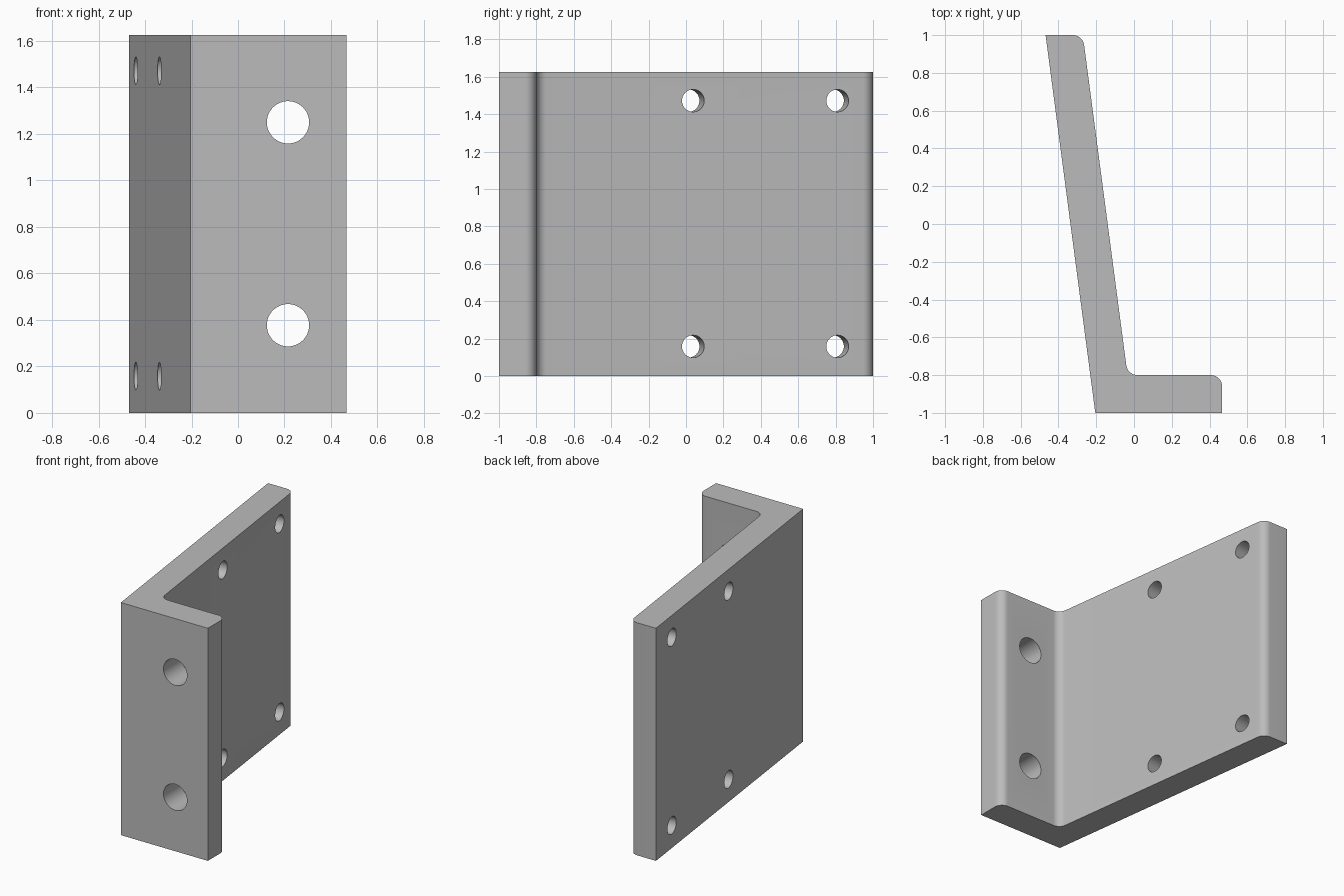
import bpy
import bmesh
import math
from mathutils import Vector

cube = bpy.data.objects.get("Cube")
if cube:
    bpy.data.objects.remove(cube, do_unlink=True)

HEIGHT = 1.625
FILLET = 0.06

# Single metal colour
grey = bpy.data.materials.new("metal_grey")
grey.use_nodes = True
grey.diffuse_color = (0.5, 0.5, 0.5, 1)
grey.node_tree.nodes["Principled BSDF"].inputs["Base Color"].default_value = (0.5, 0.5, 0.5, 1)


def fillet(prev, corner, nxt, radius, steps=10):
    """Arc points that round a profile corner."""
    a, b = (prev - corner).normalized(), (nxt - corner).normalized()
    half = a.angle(b) / 2
    centre = corner + (a + b).normalized() * radius / math.sin(half)
    reach = radius / math.tan(half)
    start = (corner + a * reach - centre).normalized()
    end = (corner + b * reach - centre).normalized()
    return [centre + start.slerp(end, i / steps).normalized() * radius
            for i in range(steps + 1)]


# Angled bracket profile, anticlockwise; the flag marks rounded corners
corners = [
    (-0.468, 1, False), (-0.205, -1, False), (0.467, -1, False),
    (0.467, -0.8, True), (-0.034, -0.8, True), (-0.271, 1, True),
]
points = [Vector((x, y, 0)) for x, y, _ in corners]
outline = []
for i, corner in enumerate(corners):
    if corner[2]:
        outline += fillet(points[i - 1], points[i], points[(i + 1) % len(points)], FILLET)
    else:
        outline.append(points[i])

# Solid prism with outward faces
bm = bmesh.new()
low = [bm.verts.new(p) for p in outline]
high = [bm.verts.new(p + Vector((0, 0, HEIGHT))) for p in outline]
bm.faces.new(low[::-1])
bm.faces.new(high)
for i in range(len(low)):
    bm.faces.new((low[i - 1], low[i], high[i], high[i - 1]))
bm.normal_update()
mesh = bpy.data.meshes.new("angle_bracket")
bm.to_mesh(mesh)
bm.free()
mesh.materials.append(grey)
bracket = bpy.data.objects.new("angle_bracket", mesh)
bpy.context.collection.objects.link(bracket)


def drill(name, centre, axis, radius):
    """Cut a round through hole along the axis."""
    bpy.ops.mesh.primitive_cylinder_add(
        vertices=48, radius=radius, depth=0.5, location=centre,
        rotation=axis.to_track_quat("Z", "Y").to_euler())
    cutter = bpy.context.object
    cutter.name = name
    cutter.data.materials.append(grey)
    cutter.hide_render = True
    cut = bracket.modifiers.new(name, "BOOLEAN")
    cut.operation = "DIFFERENCE"
    cut.solver = "EXACT"
    cut.object = cutter
    bpy.ops.object.select_all(action="DESELECT")
    bracket.select_set(True)
    bpy.context.view_layer.objects.active = bracket
    bpy.ops.object.modifier_apply(modifier=cut.name)
    bpy.data.objects.remove(cutter, do_unlink=True)


# Large holes through the short front flange
for z in (0.377, 1.25):
    drill("flange_hole", Vector((0.215, -0.9, z)), Vector((0, 1, 0)), 0.091)

# Small holes square to the long slanted plate
along = (points[5] - points[4]).normalized()
normal = Vector((along.y, -along.x, 0))
for y in (0.038, 0.81):
    for z in (0.158, 1.472):
        centre = points[4] + along * (y - points[4].y) / along.y
        centre.z = z
        drill("plate_hole", centre - normal * 0.09, normal, 0.06)

# Smooth fillets and bores, crisp edges elsewhere
bpy.ops.object.shade_smooth_by_angle(angle=math.radians(30))
